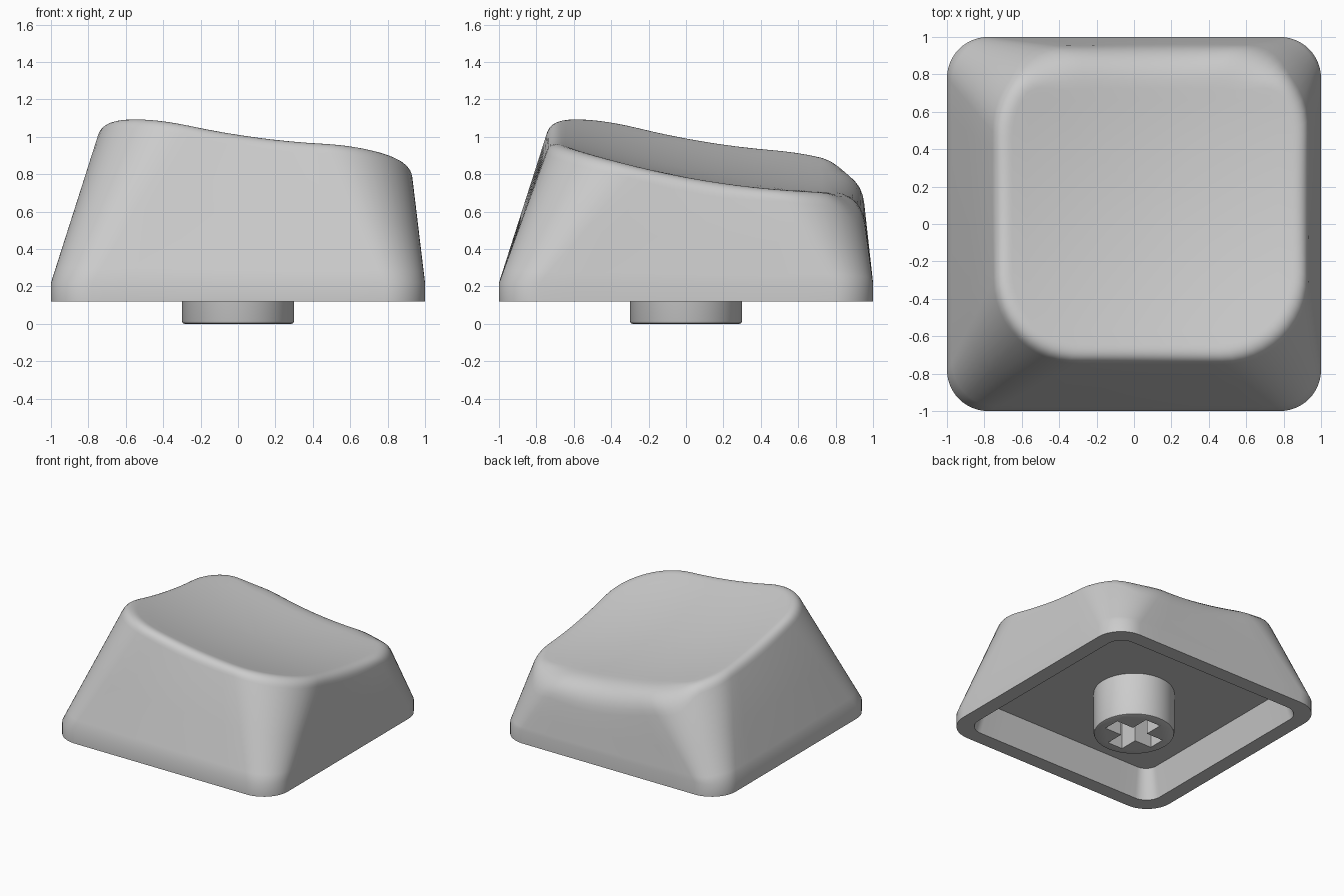
import bpy, bmesh, math
from mathutils import Vector

old = bpy.data.objects.get("Cube")
if old:
    bpy.data.objects.remove(old, do_unlink=True)

grey = bpy.data.materials.new("plain_grey")
grey.use_nodes = True
grey.diffuse_color = (0.6, 0.6, 0.6, 1)
grey.node_tree.nodes["Principled BSDF"].inputs["Base Color"].default_value = (0.6, 0.6, 0.6, 1)

ARC, STRAIGHT = 12, 8      # segments per corner and per straight side
CENTRE = Vector((0.1, 0.1, 0))


def outline(x0, x1, y0, y1, r):
    """Rounded rectangle, counter-clockwise, as (point, outward normal) pairs."""
    corners = [(x1 - r, y1 - r), (x0 + r, y1 - r), (x0 + r, y0 + r), (x1 - r, y0 + r)]
    arcs = []
    for q, (cx, cy) in enumerate(corners):
        arc = []
        for i in range(ARC + 1):
            a = math.pi / 2 * (q + i / ARC)
            n = Vector((math.cos(a), math.sin(a), 0))
            arc.append((Vector((cx, cy, 0)) + n * r, n))
        arcs.append(arc)
    pts = []
    for q, arc in enumerate(arcs):
        pts += arc
        (p, n), (p2, _) = arc[-1], arcs[(q + 1) % 4][0]
        pts += [(p.lerp(p2, i / STRAIGHT), n) for i in range(1, STRAIGHT)]
    return pts


def square_ring(half, r, z):
    return [p + Vector((0, 0, z)) for p, n in outline(-half, half, -half, half, r)]


def dish(p):
    """Put a point on the tilted, hollowed top surface."""
    d = p - CENTRE
    z = 0.805 - 0.134 * d.x - 0.165 * d.y + 0.11 * (d.x ** 2 + d.y ** 2)
    return Vector((p.x, p.y, z))


def finish(name, bm):
    bmesh.ops.recalc_face_normals(bm, faces=bm.faces)
    mesh = bpy.data.meshes.new(name)
    bm.to_mesh(mesh)
    bm.free()
    mesh.materials.append(grey)
    obj = bpy.data.objects.new(name, mesh)
    bpy.context.collection.objects.link(obj)
    return obj


def smooth(obj):
    bpy.ops.object.select_all(action='DESELECT')
    obj.select_set(True)
    bpy.context.view_layer.objects.active = obj
    bpy.ops.object.shade_smooth_by_angle(angle=math.radians(32))


# Shell: underside cavity, skirt, sloping walls, rounded rim, dished top
shoulder = square_ring(1, 0.22, 0.22)
rings = [square_ring(0.82, 0.1, 0.35), square_ring(0.88, 0.13, 0.12),
         square_ring(1, 0.22, 0.12), shoulder]

fillets = []
for base, (p, n) in zip(shoulder, outline(-0.73, 0.925, -0.725, 0.935, 0.47)):
    s = min(max((n.y - 0.6) / 0.4, 0), 1)
    size = 0.08 + 0.13 * s * s * (3 - 2 * s)      # broader rounding on the back edge
    tip = dish(p)
    low = tip + (base - tip).normalized() * size
    fillets.append((low, tip, dish(p - n * size)))

for t in (0.1, 0.5):
    rings.append([b.lerp(f[0], t) for b, f in zip(shoulder, fillets)])
STEPS = 8
for k in range(STEPS + 1):
    t = k / STEPS
    rings.append([a.lerp(b, t).lerp(b.lerp(c, t), t) for a, b, c in fillets])
for f in (0.9, 0.7, 0.5, 0.3, 0.12):
    rings.append([dish(CENTRE.lerp(Vector((c.x, c.y, 0)), f)) for a, b, c in fillets])

bm = bmesh.new()
loops = [[bm.verts.new(p) for p in ring] for ring in rings]
count = len(loops[0])
for a, b in zip(loops, loops[1:]):
    for i in range(count):
        j = (i + 1) % count
        bm.faces.new((a[i], a[j], b[j], b[i]))
bm.faces.new(loops[0])
top = bm.verts.new(dish(CENTRE))
for i in range(count):
    bm.faces.new((loops[-1][i], loops[-1][(i + 1) % count], top))
smooth(finish("keycap_shell", bm))

# Stem: round post with a bevelled lower edge
bm = bmesh.new()
bmesh.ops.create_cone(bm, cap_ends=True, segments=64, radius1=0.3, radius2=0.3, depth=0.37)
bmesh.ops.translate(bm, verts=bm.verts, vec=(0, 0, 0.185))
lower = [e for e in bm.edges if all(v.co.z < 0.01 for v in e.verts)]
bmesh.ops.bevel(bm, geom=lower, offset=0.015, segments=2, profile=0.5, affect='EDGES')
stem = finish("stem", bm)

# Cross-shaped socket cut into the stem
L, W = 0.22, 0.068
arm = [(L, -W), (L, W), (W, W)]
cross = []
for q in range(4):
    c, s = round(math.cos(q * math.pi / 2)), round(math.sin(q * math.pi / 2))
    cross += [(c * x - s * y, s * x + c * y) for x, y in arm]
bm = bmesh.new()
face = bm.faces.new([bm.verts.new((x, y, -0.1)) for x, y in cross])
extruded = bmesh.ops.extrude_face_region(bm, geom=[face])["geom"]
bmesh.ops.translate(bm, vec=(0, 0, 0.44),
                    verts=[v for v in extruded if isinstance(v, bmesh.types.BMVert)])
cutter = finish("socket_cutter", bm)
cutter.hide_render = True

cut = stem.modifiers.new("socket", 'BOOLEAN')
cut.operation = 'DIFFERENCE'
cut.solver = 'EXACT'
cut.object = cutter
bpy.ops.object.select_all(action='DESELECT')
stem.select_set(True)
bpy.context.view_layer.objects.active = stem
bpy.ops.object.modifier_apply(modifier=cut.name)
bpy.data.objects.remove(cutter, do_unlink=True)
smooth(stem)
